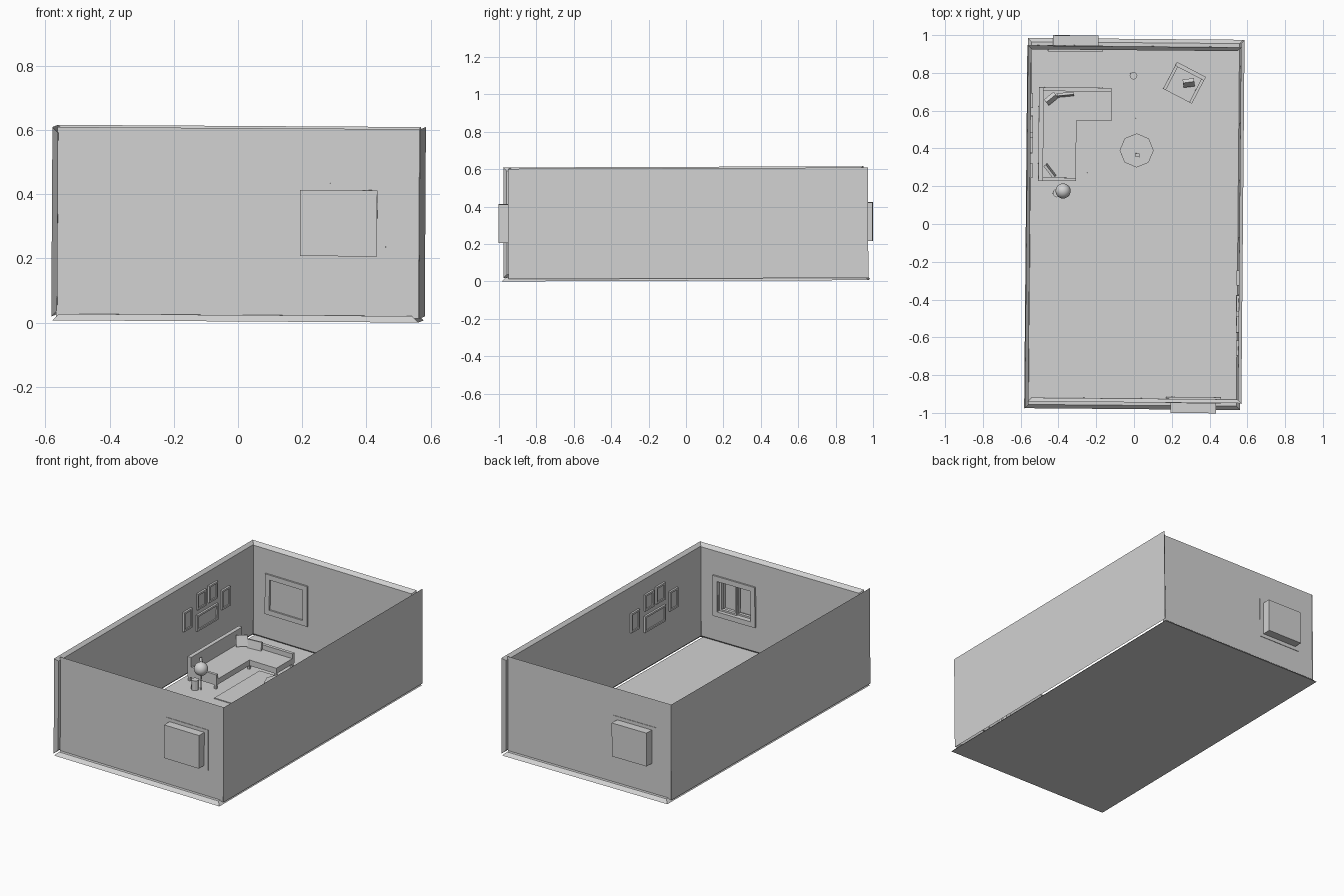
import bpy, bmesh, math
from mathutils import Matrix, Vector

if "Cube" in bpy.data.objects:
    bpy.data.objects.remove(bpy.data.objects["Cube"], do_unlink=True)

grey = bpy.data.materials.new("plain_grey")
grey.use_nodes = True
COLOUR = (0.65, 0.65, 0.65, 1)
grey.diffuse_color = COLOUR
grey.node_tree.nodes["Principled BSDF"].inputs["Base Color"].default_value = COLOUR

# The whole room sits very slightly askew
SKEW = (Matrix.Translation((0, 0, 0.007)) @ Matrix.Rotation(math.radians(-0.5), 4, 'Z')
        @ Matrix.Rotation(math.radians(0.35), 4, 'Y') @ Matrix.Rotation(math.radians(0.2), 4, 'X'))
TURN = Matrix.Rotation(math.pi, 4, 'Z')
SAME = Matrix.Identity(4)


def finish(name, bm, place=SAME):
    bm.transform(SKEW @ place)
    bmesh.ops.recalc_face_normals(bm, faces=bm.faces)
    mesh = bpy.data.meshes.new(name)
    bm.to_mesh(mesh)
    bm.free()
    mesh.materials.append(grey)
    ob = bpy.data.objects.new(name, mesh)
    bpy.context.scene.collection.objects.link(ob)
    return ob


def add_box(bm, lo, hi):
    lo, hi = Vector(lo), Vector(hi)
    m = Matrix.Translation((lo + hi) / 2) @ Matrix.Diagonal((*(hi - lo), 1))
    return bmesh.ops.create_cube(bm, size=1, matrix=m)["verts"]


def boxes(name, parts, place=SAME):
    bm = bmesh.new()
    for lo, hi in parts:
        add_box(bm, lo, hi)
    return finish(name, bm, place)


def panel(name, lo, hi, axis, place=SAME):
    """Slab whose high side along the axis is inset, giving mitred edges."""
    bm = bmesh.new()
    verts = add_box(bm, lo, hi)
    t = hi[axis] - lo[axis]
    for v in verts:
        if v.co[axis] > (lo[axis] + hi[axis]) / 2:
            for k in range(3):
                if k != axis:
                    v.co[k] += t if v.co[k] < (lo[k] + hi[k]) / 2 else -t
    return finish(name, bm, place)


def ring(x0, x1, z0, z1, y0, y1, w):
    """Four bars around a rectangle facing y."""
    return [((x0, y0, z0), (x0 + w, y1, z1)), ((x1 - w, y0, z0), (x1, y1, z1)),
            ((x0 + w, y0, z0), (x1 - w, y1, z0 + w)), ((x0 + w, y0, z1 - w), (x1 - w, y1, z1))]


def drum(name, x, y, z0, z1, r, sides):
    bm = bmesh.new()
    bmesh.ops.create_cone(bm, cap_ends=True, segments=sides, radius1=r, radius2=r,
                          depth=z1 - z0, matrix=Matrix.Translation((x, y, (z0 + z1) / 2)))
    return finish(name, bm)


def cushion(name, at, size, rot, place=SAME):
    m = Matrix.Translation(at)
    for angle, axis in zip(rot, "ZYX"):
        m = m @ Matrix.Rotation(math.radians(angle), 4, axis)
    half = Vector(size) / 2
    return boxes(name, [(-half, half)], place @ m)


# Floor
FLOOR = 0.02
panel("floor", (-0.57, -0.98, 0), (0.57, 0.98, FLOOR), 2)

# Each end has a long wall, a short wall, a window and a group of pictures
PICTURES = [(0.28, 0.365, 0.08, 0.12), (0.415, 0.44, 0.085, 0.1), (0.525, 0.445, 0.085, 0.105),
            (0.65, 0.36, 0.08, 0.12), (0.47, 0.308, 0.2, 0.1)]
for end, place in (("front", SAME), ("back", TURN)):
    side = "right" if end == "front" else "left"
    panel(side + "_wall", (-0.573, -0.98, 0.012), (-0.555, 0.945, 0.602), 0, place)
    wall = panel(end + "_wall", (-0.558, -0.942, 0.012), (0.572, -0.922, 0.602), 1, place)

    # Window opening
    cutter = boxes(end + "_window_cutter", [((0.206, -1.1, 0.211), (0.434, -0.8, 0.405))], place)
    cutter.hide_render = True
    cutter.hide_viewport = True
    cut = wall.modifiers.new("opening", 'BOOLEAN')
    cut.operation = 'DIFFERENCE'
    cut.solver = 'EXACT'
    cut.object = cutter

    # Window frame, projecting bay and two sashes
    boxes(end + "_window_frame", ring(0.175, 0.467, 0.182, 0.432, -0.945, -0.912, 0.031), place)
    bay = ring(0.2, 0.44, 0.205, 0.411, -0.99, -0.94, 0.006)
    bay.append(((0.2, -0.997, 0.205), (0.44, -0.99, 0.411)))
    boxes(end + "_window_bay", bay, place)
    boxes(end + "_window_sashes",
          ring(0.206, 0.324, 0.211, 0.405, -0.965, -0.945, 0.012)
          + ring(0.316, 0.434, 0.211, 0.405, -0.955, -0.935, 0.012), place)

    # Framed pictures on the long wall
    to_wall = place @ Matrix.Translation((-0.555, 0, 0)) @ Matrix.Rotation(math.pi / 2, 4, 'Z')
    for i, (y, z, w, h) in enumerate(PICTURES):
        parts = ring(y - w / 2, y + w / 2, z - h / 2, z + h / 2, -0.012, 0, 0.011)
        parts.append(((y - w / 2 + 0.01, -0.005, z - h / 2 + 0.01),
                      (y + w / 2 - 0.01, 0, z + h / 2 - 0.01)))
        boxes(f"{side}_picture_{i + 1}", parts, to_wall)

# Corner sofa
boxes("sofa_seat", [((-0.5, 0.24, 0.045), (-0.31, 0.7, 0.08)),
                    ((-0.31, 0.545, 0.045), (-0.125, 0.7, 0.08))])
boxes("sofa_backrest", [((-0.51, 0.225, 0.045), (-0.485, 0.72, 0.17))])
boxes("sofa_arms", [((-0.485, 0.225, 0.045), (-0.31, 0.242, 0.11)),
                    ((-0.485, 0.7, 0.045), (-0.125, 0.72, 0.11))])
boxes("sofa_legs", [((x - 0.007, y - 0.007, FLOOR), (x + 0.007, y + 0.007, 0.046))
                    for x, y in ((-0.5, 0.235), (-0.32, 0.235), (-0.5, 0.71),
                                 (-0.135, 0.71), (-0.135, 0.555), (-0.32, 0.555))])
cushion("sofa_cushion_corner", (-0.445, 0.66, 0.118), (0.02, 0.065, 0.065), (-50, -20, 0))
cushion("sofa_cushion_back", (-0.37, 0.682, 0.105), (0.09, 0.014, 0.05), (6, 0, -10))
cushion("sofa_cushion_end", (-0.448, 0.278, 0.112), (0.014, 0.08, 0.06), (38, -10, 0))

# Armchair
chair = Matrix.Translation((0.26, 0.75, 0)) @ Matrix.Rotation(math.radians(-27), 4, 'Z')
boxes("armchair_seat", [((-0.07, -0.08, 0.045), (0.07, 0.06, 0.08))], chair)
boxes("armchair_backrest", [((-0.086, 0.058, 0.045), (0.086, 0.08, 0.165))], chair)
boxes("armchair_arms", [((s * 0.078 - 0.008, -0.08, 0.045), (s * 0.078 + 0.008, 0.06, 0.11))
                        for s in (-1, 1)], chair)
boxes("armchair_legs", [((x - 0.007, y - 0.007, FLOOR), (x + 0.007, y + 0.007, 0.046))
                        for x in (-0.075, 0.075) for y in (-0.07, 0.07)], chair)
cushion("armchair_cushion", (0.02, 0.01, 0.115), (0.06, 0.02, 0.06), (35, 0, -25), chair)

# Rug, low table and the small block on it
boxes("rug", [((-0.25, 0.12, FLOOR), (0.26, 0.56, FLOOR + 0.005))])
drum("table_top", 0.01, 0.39, 0.085, 0.095, 0.09, 8)
drum("table_leg", 0.01, 0.39, FLOOR, 0.086, 0.015, 8)
boxes("table_block", [((0.004, 0.354, 0.094), (0.025, 0.375, 0.112))])

# Two small stools and a globe lamp
drum("stool_near", -0.41, 0.16, FLOOR, 0.08, 0.022, 12)
drum("stool_far", -0.01, 0.785, FLOOR, 0.08, 0.02, 12)
drum("lamp_stem", -0.378, 0.172, FLOOR, 0.13, 0.004, 8)
globe = bmesh.new()
bmesh.ops.create_uvsphere(globe, u_segments=20, v_segments=12, radius=0.04,
                          matrix=Matrix.Translation((-0.378, 0.172, 0.15)))
for f in globe.faces:
    f.smooth = True
finish("lamp_globe", globe)
